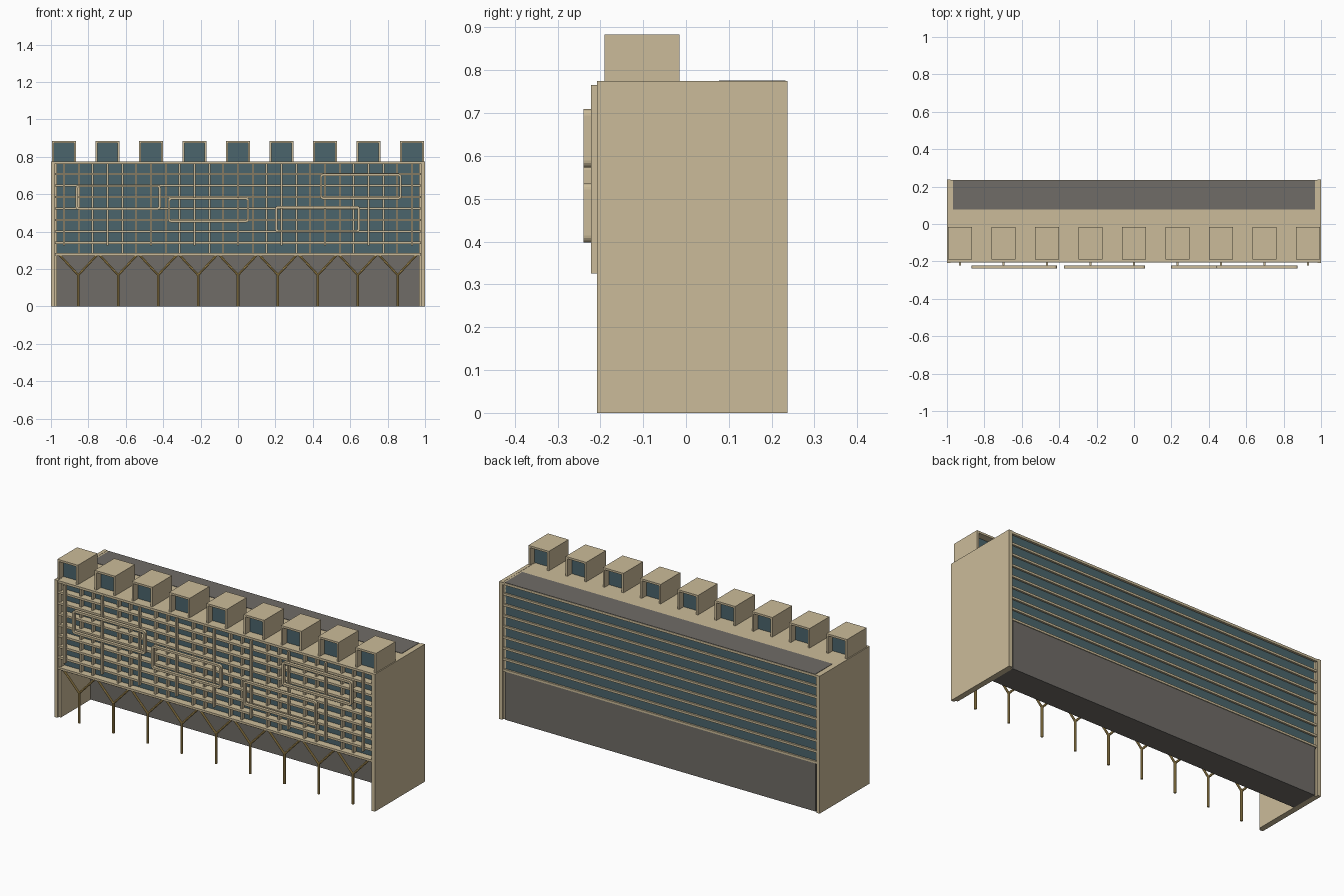
import bpy, bmesh, math
from mathutils import Matrix, Vector

if "Cube" in bpy.data.objects:
    bpy.data.objects.remove(bpy.data.objects["Cube"])


def mat(name, c):
    m = bpy.data.materials.new(name)
    m.diffuse_color = (*c, 1)
    m.use_nodes = True
    m.node_tree.nodes["Principled BSDF"].inputs["Base Color"].default_value = m.diffuse_color
    return m


STONE = mat("stone", (0.60, 0.50, 0.32))
GLASS = mat("glass", (0.07, 0.13, 0.15))
GREY = mat("dark_grey", (0.16, 0.15, 0.135))
GOLD = mat("gold", (0.55, 0.38, 0.12))


def finish(bm, name, m):
    me = bpy.data.meshes.new(name)
    bmesh.ops.recalc_face_normals(bm, faces=bm.faces)
    bm.to_mesh(me)
    bm.free()
    ob = bpy.data.objects.new(name, me)
    bpy.context.collection.objects.link(ob)
    me.materials.append(m)
    return ob


def boxes(name, m, items):
    """One object from (x0, x1, y0, y1, z0, z1) boxes."""
    bm = bmesh.new()
    for x0, x1, y0, y1, z0, z1 in items:
        t = Matrix.Translation(((x0 + x1) / 2, (y0 + y1) / 2, (z0 + z1) / 2))
        s = Matrix.Diagonal((x1 - x0, y1 - y0, z1 - z0, 1))
        bmesh.ops.create_cube(bm, size=1, matrix=t @ s)
    return finish(bm, name, m)


def rod(bm, a, b, r):
    a, b = Vector(a), Vector(b)
    d = b - a
    rot = d.to_track_quat('Z', 'Y').to_matrix().to_4x4()
    bmesh.ops.create_cone(bm, cap_ends=True, segments=8, radius1=r, radius2=r,
                          depth=d.length, matrix=Matrix.Translation((a + b) / 2) @ rot)


def rounded_loop(x0, x1, z0, z1, r, n=4):
    pts = []
    for k, (cx, cz) in enumerate([(x1 - r, z1 - r), (x0 + r, z1 - r),
                                  (x0 + r, z0 + r), (x1 - r, z0 + r)]):
        for i in range(n + 1):
            a = math.pi / 2 * (k + i / n)
            pts.append((cx + r * math.cos(a), cz + r * math.sin(a)))
    return pts


def frame(name, x0, x1, z0, z1, y0, y1, t):
    """Rounded rectangular ring facing the front."""
    bm = bmesh.new()
    outer = rounded_loop(x0, x1, z0, z1, 0.016)
    inner = rounded_loop(x0 + t, x1 - t, z0 + t, z1 - t, 0.006)
    rings = [[bm.verts.new((x, y, z)) for x, z in loop]
             for loop, y in ((outer, y0), (inner, y0), (inner, y1), (outer, y1))]
    n = len(outer)
    for k in range(4):
        p, q = rings[k], rings[(k + 1) % 4]
        for i in range(n):
            j = (i + 1) % n
            bm.faces.new((p[i], p[j], q[j], q[i]))
    return finish(bm, name, STONE)


TOP, BASE, FLOORS = 0.775, 0.275, 8
BAYS = [0.2325 * i for i in range(-4, 5)]

# End walls with a thinner inner lining
boxes("end_walls", STONE, [(-1, -0.98, -0.208, 0.237, 0, TOP), (0.98, 1, -0.208, 0.237, 0, TOP)])
boxes("wall_linings", STONE, [(-0.981, -0.968, -0.195, 0.222, 0, TOP - 0.005),
                              (0.968, 0.981, -0.195, 0.222, 0, TOP - 0.005)])

# Recessed ground floor and glazed body
boxes("ground_floor", GREY, [(-0.969, 0.969, 0.07, 0.228, 0, BASE)])
boxes("glazed_body", GLASS, [(-0.97, 0.97, -0.165, 0.222, BASE, TOP - 0.006)])
boxes("soffit", GREY, [(-0.979, 0.979, -0.2, 0.225, BASE - 0.006, BASE)])

# Floor slabs
pitch = (TOP - 0.01 - BASE) / FLOORS
boxes("floor_slabs", STONE, [(-0.979, 0.979, -0.206, 0.232, BASE + i * pitch - 0.002, BASE + i * pitch + 0.01)
                             for i in range(FLOORS)])

# Roof slab and dark roof surface
boxes("roof_slab", STONE, [(-0.981, 0.981, -0.206, 0.234, TOP - 0.014, TOP - 0.001)])
boxes("roof_surface", GREY, [(-0.968, 0.968, 0.077, 0.232, TOP - 0.005, TOP + 0.001)])

# Inner mullions and outer fins of the front
boxes("inner_mullions", STONE, [(x + s - 0.005, x + s + 0.005, -0.19, -0.16, BASE, TOP - 0.01)
                                for x in BAYS for s in (-0.08, 0.08) if abs(x + s) < 0.96])
boxes("front_fins", STONE, [(x - 0.005, x + 0.005, -0.222, -0.204, 0.325, 0.765) for x in BAYS])

# Raised rounded frames on the front
for i, (x0, x1, z0, z1) in enumerate([(-0.868, -0.413, 0.517, 0.65), (-0.375, 0.06, 0.45, 0.583),
                                      (0.198, 0.652, 0.398, 0.537), (0.438, 0.875, 0.573, 0.71)]):
    frame(f"facade_frame_{i + 1}", x0, x1, z0, z1, -0.239, -0.221, 0.012)

# Rooftop pavilions: open stone boxes with recessed glass
shell, panes = [], []
for x in BAYS:
    a, b, t = x - 0.064, x + 0.064, 0.011
    shell += [(a, a + t, -0.19, -0.015, TOP - 0.005, 0.873), (b - t, b, -0.19, -0.015, TOP - 0.005, 0.873),
              (a, b, -0.19, -0.015, 0.873, 0.884)]
    panes.append((a + t, b - t, -0.15, -0.055, TOP - 0.005, 0.873))
boxes("rooftop_pavilions", STONE, shell)
boxes("pavilion_glass", GLASS, panes)

# Forked columns
bm = bmesh.new()
for i in range(-4, 5):
    x, y = 0.2135 * i, -0.195
    rod(bm, (x, y, 0), (x, y, 0.172), 0.007)
    for s in (-1, 1):
        rod(bm, (x, y, 0.168), (x + s * 0.1, y, BASE), 0.006)
finish(bm, "forked_columns", GOLD)
